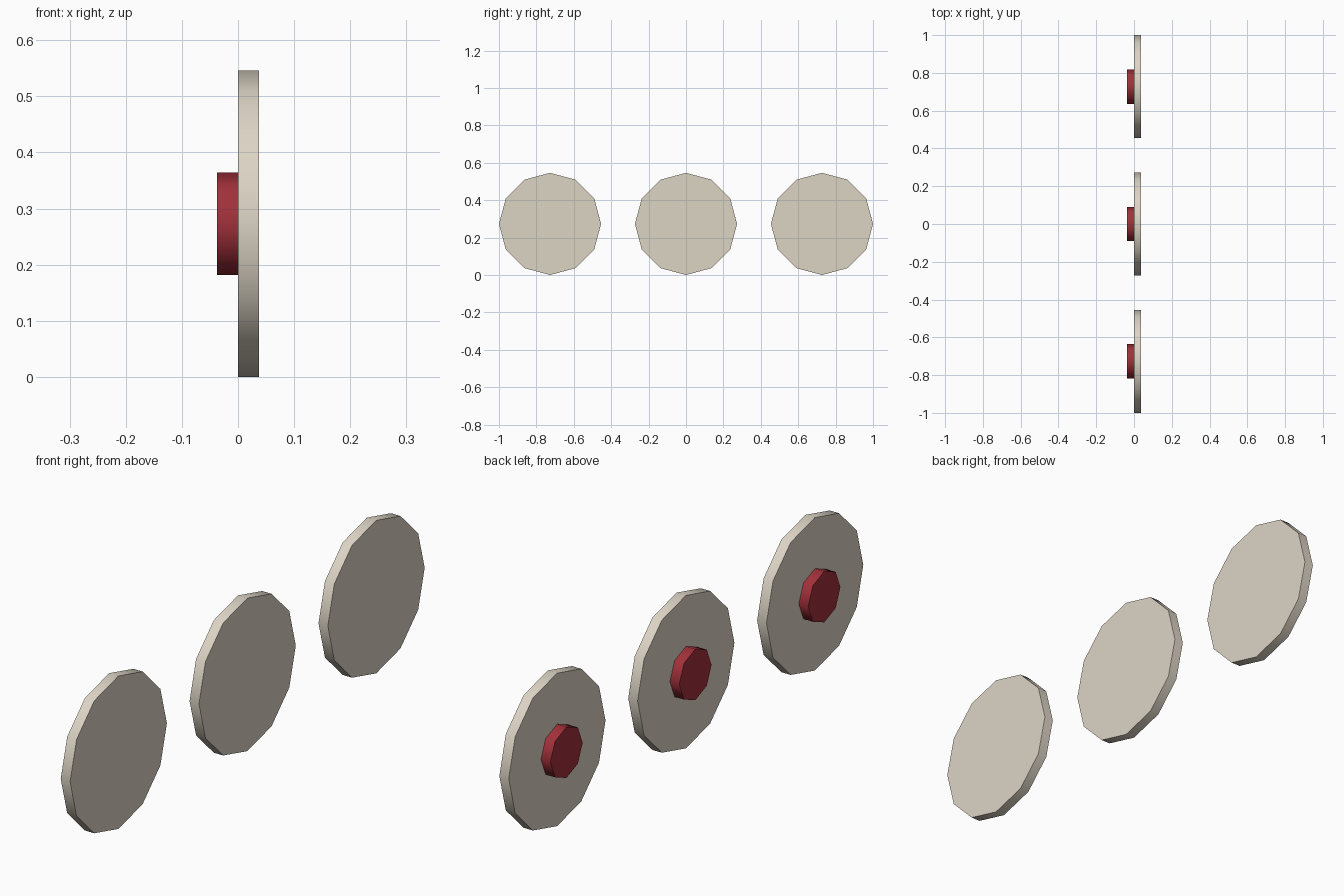
import bpy
import math

cube = bpy.data.objects.get("Cube")
if cube:
    bpy.data.objects.remove(cube, do_unlink=True)


def make_material(name, color):
    mat = bpy.data.materials.new(name)
    mat.use_nodes = True
    mat.diffuse_color = color
    mat.node_tree.nodes["Principled BSDF"].inputs["Base Color"].default_value = color
    return mat


def make_disc(name, sides, radius, x_center, y, mat):
    """Short cylinder lying along x, with a corner pointing straight up."""
    bpy.ops.mesh.primitive_cylinder_add(
        vertices=sides, radius=radius, depth=THICKNESS,
        location=(x_center, y, PLATE_RADIUS), rotation=(0, math.pi / 2, 0))
    disc = bpy.context.object
    disc.name = name
    disc.data.materials.append(mat)
    # Round rim, crisp cap edges
    bpy.ops.object.shade_smooth_by_angle(angle=math.radians(60))


PLATE_RADIUS = 0.273
HUB_RADIUS = PLATE_RADIUS / 3
THICKNESS = 0.037
SPACING = 0.727

cream = make_material("cream", (0.72, 0.66, 0.56, 1))
red = make_material("dark_red", (0.36, 0.03, 0.042, 1))

# Three plates in a row, each with a small hub on its left-hand face
for label, step in (("front", -1), ("middle", 0), ("back", 1)):
    y = step * SPACING
    make_disc(label + "_plate", 12, PLATE_RADIUS, THICKNESS / 2, y, cream)
    make_disc(label + "_hub", 8, HUB_RADIUS, -THICKNESS / 2, y, red)
